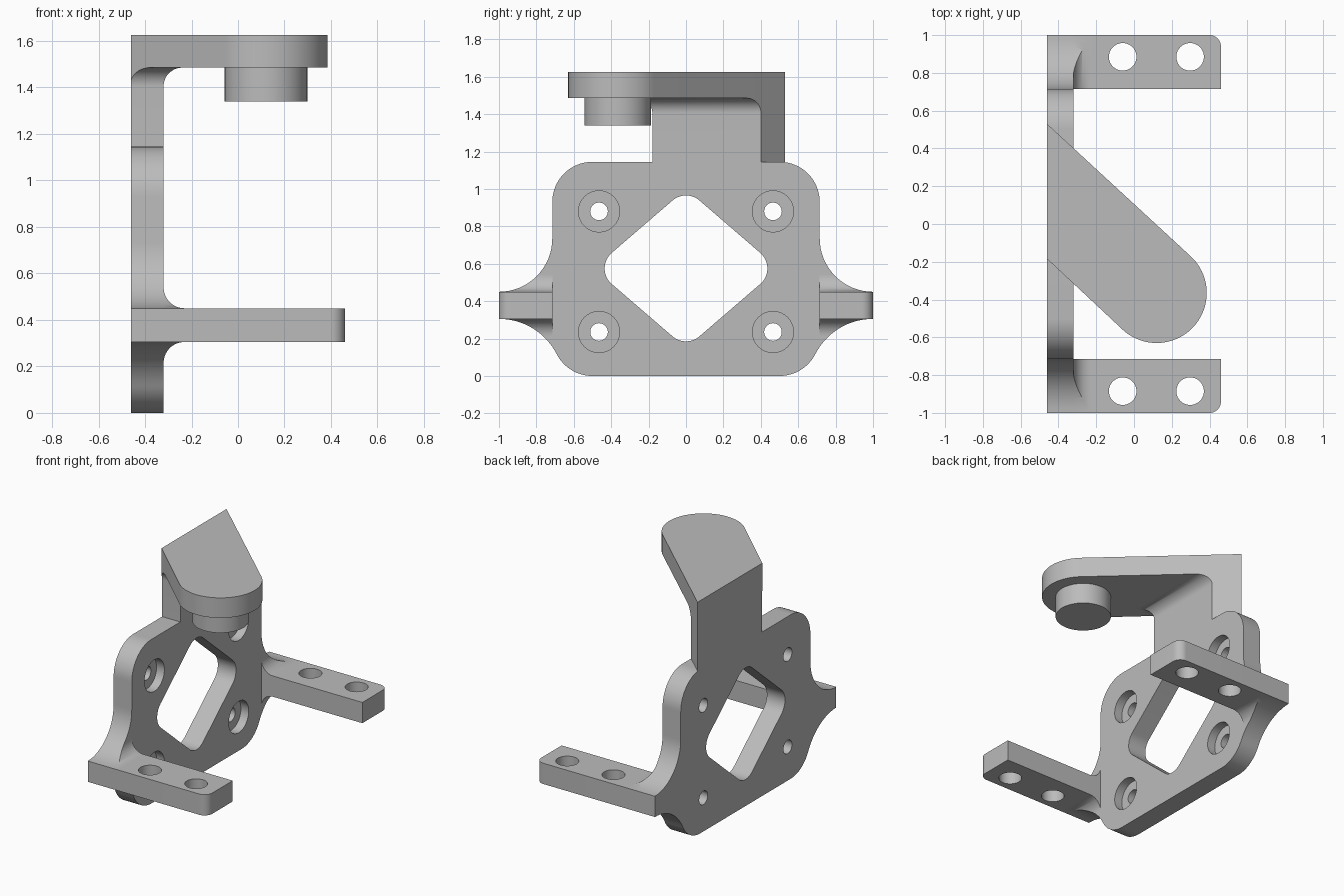
import bpy, bmesh
from math import sin, cos, tan, radians

cube = bpy.data.objects.get("Cube")
if cube:
    bpy.data.objects.remove(cube)

grey = bpy.data.materials.new("plain grey")
grey.use_nodes = True
grey.diffuse_color = (0.5, 0.5, 0.5, 1)
grey.node_tree.nodes["Principled BSDF"].inputs["Base Color"].default_value = (0.5, 0.5, 0.5, 1)


def arc(cx, cy, r, start, end, n=16):
    angles = [radians(start + (end - start) * i / n) for i in range(n + 1)]
    return [(cx + r * cos(a), cy + r * sin(a)) for a in angles]


def circle(cx, cy, r):
    return arc(cx, cy, r, 0, 360, 40)[:-1]


def loft(name, rings):
    """Skin a stack of equal-length closed rings and cap both ends."""
    bm = bmesh.new()
    loops = [[bm.verts.new(p) for p in ring] for ring in rings]
    n = len(loops[0])
    for low, high in zip(loops, loops[1:]):
        for i in range(n):
            j = (i + 1) % n
            bm.faces.new((low[i], low[j], high[j], high[i]))
    bm.faces.new(loops[0][::-1])
    bm.faces.new(loops[-1])
    bmesh.ops.recalc_face_normals(bm, faces=bm.faces)
    mesh = bpy.data.meshes.new(name)
    bm.to_mesh(mesh)
    bm.free()
    mesh.materials.append(grey)
    ob = bpy.data.objects.new(name, mesh)
    bpy.context.collection.objects.link(ob)
    return ob


def prism(name, pts, axis, a, b):
    """Extrude a 2D profile along one axis from a to b."""
    place = {"x": lambda p, d: (d, p[0], p[1]),
             "y": lambda p, d: (p[0], d, p[1]),
             "z": lambda p, d: (p[0], p[1], d)}[axis]
    return loft(name, [[place(p, d) for p in pts] for d in (a, b)])


def activate(ob):
    bpy.ops.object.select_all(action="DESELECT")
    ob.select_set(True)
    bpy.context.view_layer.objects.active = ob


def boolean(ob, tool, operation="DIFFERENCE"):
    mod = ob.modifiers.new("cut", "BOOLEAN")
    mod.operation, mod.solver, mod.object = operation, "EXACT", tool
    activate(ob)
    bpy.ops.object.modifier_apply(modifier=mod.name)
    bpy.data.objects.remove(tool)


BACK, FACE = -0.46, -0.32          # plate thickness in x
ARM_LOW, ARM_TOP = 0.305, 0.45     # side arm heights
INNER = 0.715                      # half width of the plate

# Plate outline: rounded corners with concave flares out to the side arms
corner, blend = 0.215, 27.2
flare = 0.5 / cos(radians(blend)) - corner
half = (arc(0.5, corner, corner, -90, -blend)
        + arc(1, corner - 0.5 * tan(radians(blend)), flare, 180 - blend, 90)
        + arc(1, ARM_TOP + 0.285, 0.285, 270, 180)
        + arc(0.5, 1.145 - corner, corner, 0, 90))
outline = half + [(-y, z) for y, z in reversed(half)]
plate = prism("mounting_plate", outline, "x", BACK, FACE)

# Rounded diamond window
MID = 0.575
window = (arc(0.325, MID, 0.11, -49, 49) + arc(0, MID + 0.28, 0.11, 49, 131)
          + arc(-0.325, MID, 0.11, 131, 229) + arc(0, MID - 0.28, 0.11, 229, 311))
boolean(plate, prism("window_cutter", window, "x", -1, 1))

# Counterbored screw holes
for y in (-0.465, 0.465):
    for z in (0.235, 0.88):
        boolean(plate, prism("bore_cutter", circle(y, z, 0.047), "x", -1, 1))
        boolean(plate, prism("recess_cutter", circle(y, z, 0.11), "x", FACE - 0.06, 0))

# Side arms with filleted roots
R = 0.09
TIP = FACE + R
root = (arc(TIP, ARM_TOP + R, R, 180, 270) + arc(TIP, ARM_LOW - R, R, 90, 180))
for side, label in ((1, "left"), (-1, "right")):
    fillet = prism(label + "_arm_root", root, "y", side * INNER, side * 1.1)
    boolean(fillet, prism("root_clip", outline, "x", -0.5, 0), "INTERSECT")
    shape = [(TIP, INNER), (0.46, INNER)] + arc(0.4, 0.94, 0.06, 0, 90, 10) + [(TIP, 1)]
    arm = prism(label + "_arm", [(x, side * y) for x, y in shape], "z", ARM_LOW, ARM_TOP)
    for x in (-0.06, 0.297):
        boolean(arm, prism("hole_cutter", circle(x, side * 0.885, 0.073), "z", 0, 1))

# Overhead arm: slanted, with a round end
UNDER, TOP = 1.485, 1.625
HUB = (0.12, -0.365)
footprint = [(BACK, -0.185), (BACK, 0.53)] + arc(*HUB, 0.265, 47.5, -132.5, 40)
prism("overhead_arm", footprint, "z", UNDER, TOP)

# Post rising from the plate, flaring into the underside of the overhead arm
r = 0.08
steps = [(0, 1.14)] + [(x, UNDER + z) for x, z in arc(r, -r, r, 180, 90)]
post = loft("post", [[(BACK, -0.18 - d, z), (FACE + d, -0.18 - d, z),
                      (FACE + d, 0.6, z), (BACK, 0.6, z)] for d, z in steps])
boolean(post, prism("post_clip", footprint, "z", 1, 2), "INTERSECT")

# Round boss under the overhead arm
prism("boss", circle(*HUB, 0.178), "z", 1.34, UNDER)

# Smooth curved faces, keep edges sharp
for ob in list(bpy.context.scene.objects):
    if ob.type == "MESH" and grey.name in ob.data.materials:
        activate(ob)
        bpy.ops.object.shade_smooth_by_angle(angle=radians(30))
